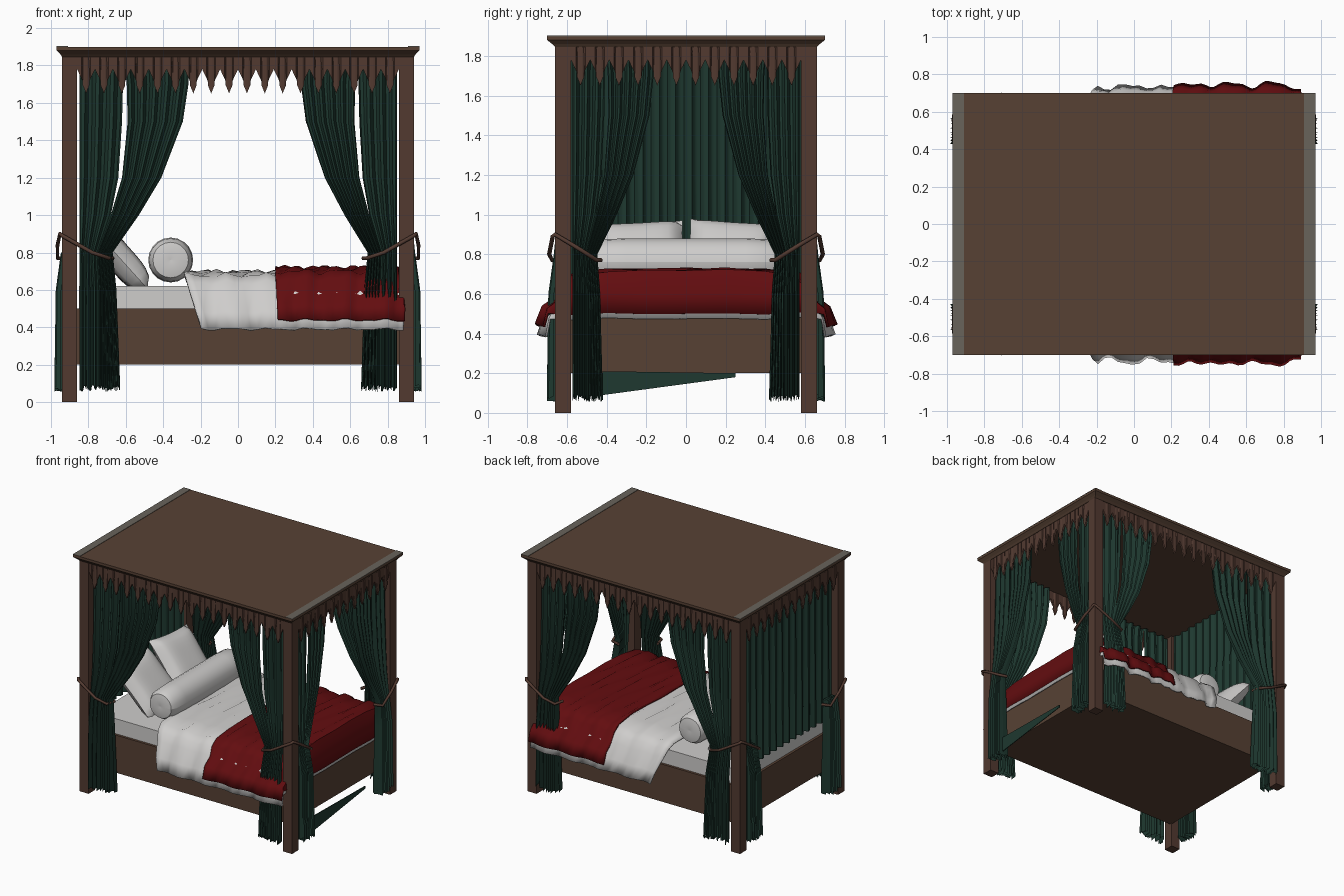
import bpy, bmesh, math, random
from mathutils import Matrix

random.seed(4)
cube = bpy.data.objects.get("Cube")
if cube:
    bpy.data.objects.remove(cube)


def material(name, r, g, b):
    m = bpy.data.materials.new(name)
    m.use_nodes = True
    m.diffuse_color = (r, g, b, 1)
    bsdf = m.node_tree.nodes["Principled BSDF"]
    bsdf.inputs["Base Color"].default_value = (r, g, b, 1)
    bsdf.inputs["Roughness"].default_value = 0.9
    return m


panel_wood = material("panel wood", 0.095, 0.053, 0.034)
post_wood = material("post wood", 0.085, 0.042, 0.03)
grey_edge = material("grey edge", 0.14, 0.125, 0.105)
green = material("green curtain", 0.013, 0.04, 0.029)
red = material("red blanket", 0.125, 0.004, 0.005)
white = material("white linen", 0.62, 0.61, 0.6)


def finish(name, bm, mat, smooth=False, thick=0):
    bmesh.ops.recalc_face_normals(bm, faces=bm.faces)
    mesh = bpy.data.meshes.new(name)
    bm.to_mesh(mesh)
    bm.free()
    mesh.materials.append(mat)
    ob = bpy.data.objects.new(name, mesh)
    bpy.context.collection.objects.link(ob)
    if thick:
        mod = ob.modifiers.new("thickness", "SOLIDIFY")
        mod.thickness = thick
        mod.offset = 0
    if smooth:
        bpy.ops.object.select_all(action="DESELECT")
        ob.select_set(True)
        bpy.context.view_layer.objects.active = ob
        bpy.ops.object.shade_smooth_by_angle(angle=math.radians(40))
    return ob


def box(name, x0, x1, y0, y1, z0, z1, mat):
    bm = bmesh.new()
    bmesh.ops.create_cube(bm, size=1)
    for v in bm.verts:
        v.co = ((x0 + x1) / 2 + v.co.x * (x1 - x0),
                (y0 + y1) / 2 + v.co.y * (y1 - y0),
                (z0 + z1) / 2 + v.co.z * (z1 - z0))
    return finish(name, bm, mat)


def sheet(name, rows, mat, smooth=True, thick=0):
    """Skin a grid of points, given as equal-length rows."""
    bm = bmesh.new()
    grid = [[bm.verts.new(p) for p in row] for row in rows]
    for a, b in zip(grid, grid[1:]):
        for i in range(len(a) - 1):
            bm.faces.new((a[i], a[i + 1], b[i + 1], b[i]))
    return finish(name, bm, mat, smooth, thick)


# Frame: posts, bed box, mattress
for sx in (-1, 1):
    for sy in (-1, 1):
        x, y = 0.9 * sx, 0.62 * sy
        box("post", x - 0.04, x + 0.04, y - 0.04, y + 0.04, 0, 1.86, post_wood)
box("bed_box", -0.87, 0.87, -0.6, 0.6, 0.2, 0.5, panel_wood)
box("mattress", -0.85, 0.85, -0.58, 0.58, 0.5, 0.62, white)

# Canopy with flared cornice and grey end strips
bm = bmesh.new()
loops = []
for x, y, z in ((0.94, 0.66, 1.845), (0.95, 0.675, 1.86), (0.97, 0.7, 1.88), (0.97, 0.7, 1.9)):
    loops.append([bm.verts.new((x * a, y * b, z)) for a, b in ((-1, -1), (1, -1), (1, 1), (-1, 1))])
bm.faces.new(loops[0])
bm.faces.new(loops[-1])
for a, b in zip(loops, loops[1:]):
    for i in range(4):
        j = (i + 1) % 4
        bm.faces.new((a[i], a[j], b[j], b[i]))
finish("canopy", bm, panel_wood)
for sx in (-1, 1):
    box("canopy_end_strip", *sorted((0.91 * sx, 0.971 * sx)), -0.7, 0.7, 1.898, 1.903, grey_edge)

# Pointed valance: one half tooth as (fraction of period, height), mirrored
half = [(0, 1.78), (0.12, 1.755), (0.25, 1.73), (0.33, 1.71), (0.31, 1.695), (0.42, 1.67)]
tooth = half + [(0.5, 1.65)] + [(1 - f, z) for f, z in reversed(half[1:])]


def valance(length, teeth, place):
    edge = [((k + f) / teeth * length - length / 2, z) for k in range(teeth) for f, z in tooth]
    edge.append((length / 2, 1.78))
    rows = [[place(a, 1.85) for a, z in edge], [place(a, z) for a, z in edge]]
    sheet("valance", rows, post_wood, False, 0.014)


for s in (-1, 1):
    valance(1.72, 18, lambda a, z: (a, 0.65 * s, z))
    valance(1.16, 12, lambda a, z: (0.93 * s, a, z))

# Tied curtains: height, inner reach, panel split, gap, outward shift, fold depth
drape = [(1.83, 0.60, 0.25, 0.0, 0, 0.02), (1.7, 0.595, 0.245, 0.02, 0, 0.022),
         (1.5, 0.565, 0.24, 0.03, 0, 0.025), (1.2, 0.45, 0.22, 0.02, 0.005, 0.03),
         (1.0, 0.33, 0.18, 0, 0.01, 0.035), (0.8, 0.19, 0.11, 0, 0.03, 0.035),
         (0.6, 0.21, 0.12, 0, 0.05, 0.045), (0.07, 0.23, 0.12, 0, 0.05, 0.055)]


def fold(t):
    return 0.8 * math.sin(t) + 0.2 * math.sin(3 * t + 0.6)


def curtain(name, rows, base, plane, scale, folds, inner, place):
    out = []
    for z, reach, split, gap, shift, amp in rows:
        a, b = (split + gap, reach) if inner else (0.012, split)
        line = []
        for i in range(folds * 8 + 1):
            u = i / (folds * 8)
            d = (a + (b - a) * u) * scale
            lift = random.uniform(-0.015, 0.025) if z < 0.1 else 0
            line.append(place(base - d, plane + shift + amp * fold(u * folds * math.tau), z + lift))
        out.append(line)
    sheet(name, out, green)


for sx in (-1, 1):
    for sy in (-1, 1):
        def side(a, o, z):
            return (sx * a, sy * o, z)

        def end(a, o, z):
            return (sx * o, sy * a, z)

        for inner, folds in ((False, 3), (True, 5)):
            curtain("side_curtain", drape, 0.86, 0.61, 1 if sx < 0 else 0.88, folds, inner, side)
            # At the head only the gathered lower part hangs outside
            curtain("end_curtain", drape if sx > 0 else drape[5:], 0.58, 0.89, 0.7, folds, inner, end)

        # Cord around post and both curtains
        path = [(0.67, 0.60, 0.77), (0.69, 0.675, 0.77), (0.78, 0.69, 0.80), (0.94, 0.672, 0.89),
                (0.952, 0.66, 0.9), (0.965, 0.56, 0.84), (0.965, 0.45, 0.77), (0.90, 0.43, 0.77)]
        cu = bpy.data.curves.new("tie_cord", "CURVE")
        cu.dimensions = "3D"
        cu.bevel_depth = 0.011
        cu.bevel_resolution = 1
        sp = cu.splines.new("POLY")
        sp.points.add(len(path) - 1)
        for p, (x, y, z) in zip(sp.points, path):
            p.co = (sx * x, sy * y, z, 1)
        cu.materials.append(post_wood)
        bpy.context.collection.objects.link(bpy.data.objects.new("tie_cord", cu))

# Full curtain behind the head, and the stray hem at the foot
rows = [[(-0.885 + amp * fold(i / 8 * math.tau), -0.58 + 1.16 * i / 112, z) for i in range(113)]
        for z, amp in ((1.84, 0.015), (1.2, 0.02), (0.62, 0.025))]
sheet("head_curtain", rows, green)
sheet("foot_hem", [[(0.95, -0.42, 0.21), (0.95, 0.25, 0.2)],
                   [(0.95, -0.42, 0.09), (0.95, 0.25, 0.18)]], green, False, 0.006)


# Bed covers draped over both sides and the foot
def cover(name, x0, x1, top, hem, flare, slant, foot, mat, thick):
    side = [(0.68 + flare, hem), (0.67 + flare * 0.7, hem + 0.09), (0.645, 0.58),
            (0.615, top - 0.05), (0.56, top - 0.012), (0.4, top), (0.2, top + 0.005)]
    profile = [(-y, z) for y, z in side] + [(0, top + 0.005)] + [(y, z) for y, z in reversed(side)]
    rows = []
    n = 26
    for k in range(n + 1):
        u = k / n
        line = []
        for y, z in profile:
            drop = max(0, top - z)
            x = x0 + (x1 - x0) * u + slant * drop * (1 - u) ** 2
            ripple = 0.010 * math.sin(31 * x + 5 * y) + 0.007 * math.sin(57 * x - 9 * y)
            bulge = 1 + 0.05 * drop * math.cos(26 * x) + (0.05 * ripple / 0.01 * drop)
            line.append((x, y * bulge, z + ripple * (1 if drop < 0.1 else 0.5)))
        rows.append(line)
    for dx, z in ((0.018, top - 0.05), (0.028, 0.6), (0.035, foot)):
        rows.append([(x1 + dx, y, min(zz, z + 0.006 * math.sin(14 * y)))
                     for _, y, zz in rows[n]])
    sheet(name, rows, mat, True, thick)


cover("white_sheet", -0.29, 0.85, 0.685, 0.39, 0.05, 0.32, 0.475, white, 0.012)
cover("red_blanket", 0.2, 0.855, 0.705, 0.44, 0.06, 0.05, 0.5, red, 0.014)

# Bolster with rounded ends
bm = bmesh.new()
prof = [(0.0, -0.47), (0.05, -0.475), (0.095, -0.465), (0.115, -0.43), (0.12, -0.3)]
prof += [(r, -y) for r, y in reversed(prof)]
rings = [[(-0.36 + r * math.cos(math.tau * i / 20), y, 0.76 + r * math.sin(math.tau * i / 20))
          for i in range(21)] for r, y in prof]
bm.free()
sheet("bolster", rings, white)


# Plump pillows leaning on the head
def pillow(y, tilt, turn):
    bm = bmesh.new()
    for s in (-1, 1):
        made = bmesh.ops.create_grid(bm, x_segments=12, y_segments=12, size=1)["verts"]
        for v in made:
            a, b = v.co.x, v.co.y
            puff = math.sqrt(max(0, (1 - a ** 4) * (1 - b ** 4)))
            v.co = (0.235 * a * (1 - 0.06 * (1 - b * b)), 0.225 * b * (1 - 0.06 * (1 - a * a)), s * 0.075 * puff)
    bmesh.ops.remove_doubles(bm, verts=bm.verts, dist=0.0005)
    place = Matrix.Translation((-0.645, y, 0.785)) @ Matrix.Rotation(math.radians(tilt), 4, "Y")
    bm.transform(place @ Matrix.Rotation(math.radians(turn), 4, "Z"))
    finish("pillow", bm, white, True)


pillow(-0.225, 48, 4)
pillow(0.225, 50, -5)
